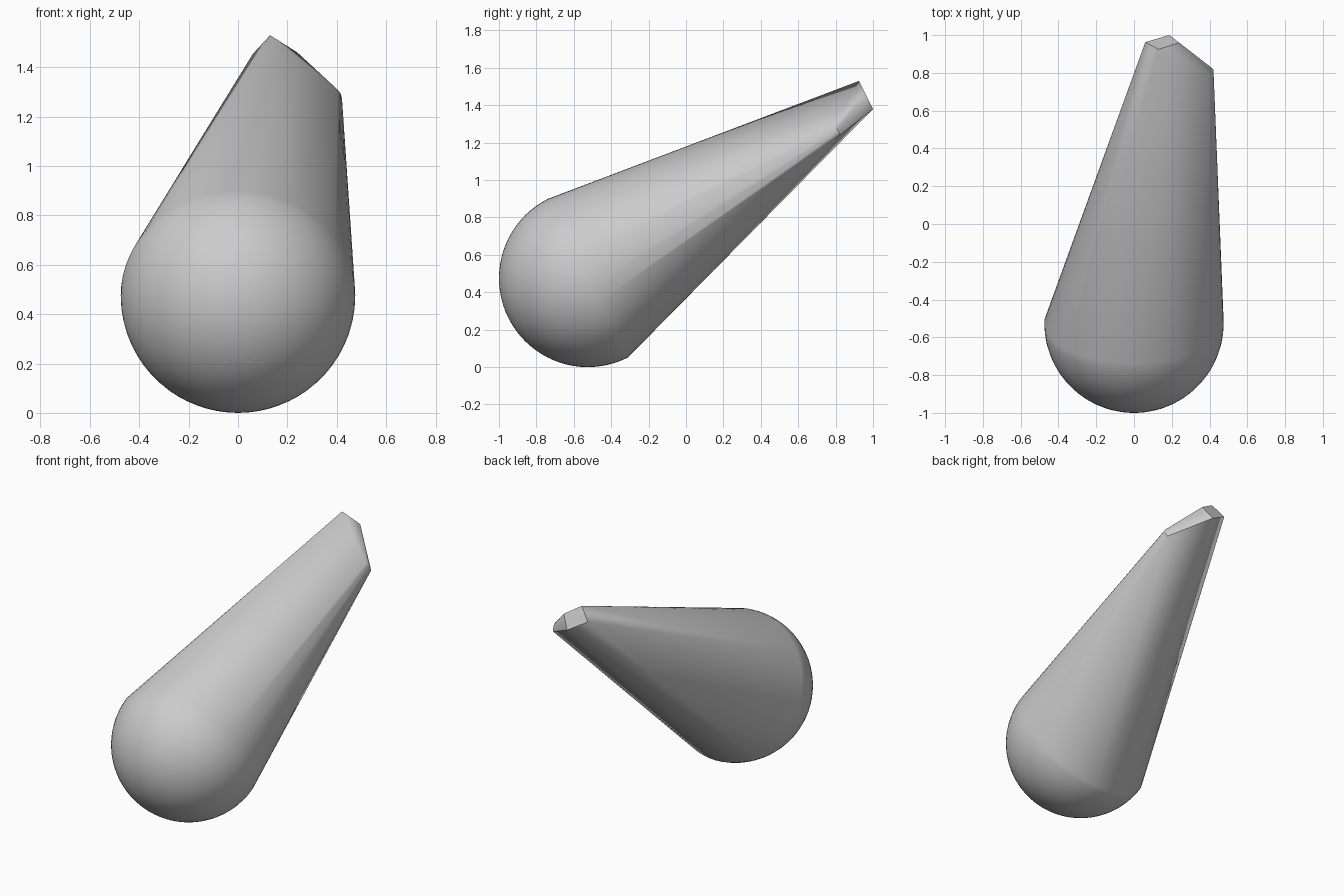
import bpy, bmesh, math
from mathutils import Vector

if "Cube" in bpy.data.objects:
    bpy.data.objects.remove(bpy.data.objects["Cube"])

R = 0.475
CENTRE = Vector((0, -0.525, R))
AXIS = Vector((0, 0.893, 0.45)).normalized()    # direction of the taper
UP = Vector((0, -AXIS.z, AXIS.y))               # across the taper
SIDE = Vector((1, 0, 0))

bm = bmesh.new()

# round end: half a sphere, with its rim facing along the taper
SEG, RINGS = 64, 20
bm.verts.new(CENTRE - AXIS * R)
for i in range(RINGS):
    a = math.pi / 2 * i / RINGS
    for j in range(SEG):
        t = 2 * math.pi * j / SEG
        ring = (SIDE * math.cos(t) + UP * math.sin(t)) * math.cos(a)
        bm.verts.new(CENTRE + (ring - AXIS * math.sin(a)) * R)

# small square tip, then the rounded shoulder lower on the right
tip = [(0.13, 0.95), (0.06, 0.865), (0.187, 0.782), (0.24, 0.872)]
shoulder = [(0.405, 0.812), (0.416, 0.795), (0.421, 0.775),
            (0.42, 0.755), (0.414, 0.738)]
for points, along in ((tip, 1.514), (shoulder, 1.295)):
    for x, v in points:
        bm.verts.new(SIDE * x + UP * v + AXIS * along)

# stretch one skin over the round end and the tip
res = bmesh.ops.convex_hull(bm, input=bm.verts[:], use_existing_faces=False)
loose = [v for v in bm.verts if not v.link_faces]
bmesh.ops.delete(bm, geom=loose, context='VERTS')
bmesh.ops.recalc_face_normals(bm, faces=bm.faces[:])

mesh = bpy.data.meshes.new("tapered_body")
bm.to_mesh(mesh)
bm.free()
body = bpy.data.objects.new("tapered_body", mesh)
bpy.context.collection.objects.link(body)

grey = bpy.data.materials.new("light grey")
grey.diffuse_color = (0.6, 0.6, 0.6, 1)
grey.use_nodes = True
grey.node_tree.nodes["Principled BSDF"].inputs["Base Color"].default_value = grey.diffuse_color
mesh.materials.append(grey)

bpy.context.view_layer.objects.active = body
body.select_set(True)
bpy.ops.object.shade_smooth_by_angle(angle=math.radians(30))
